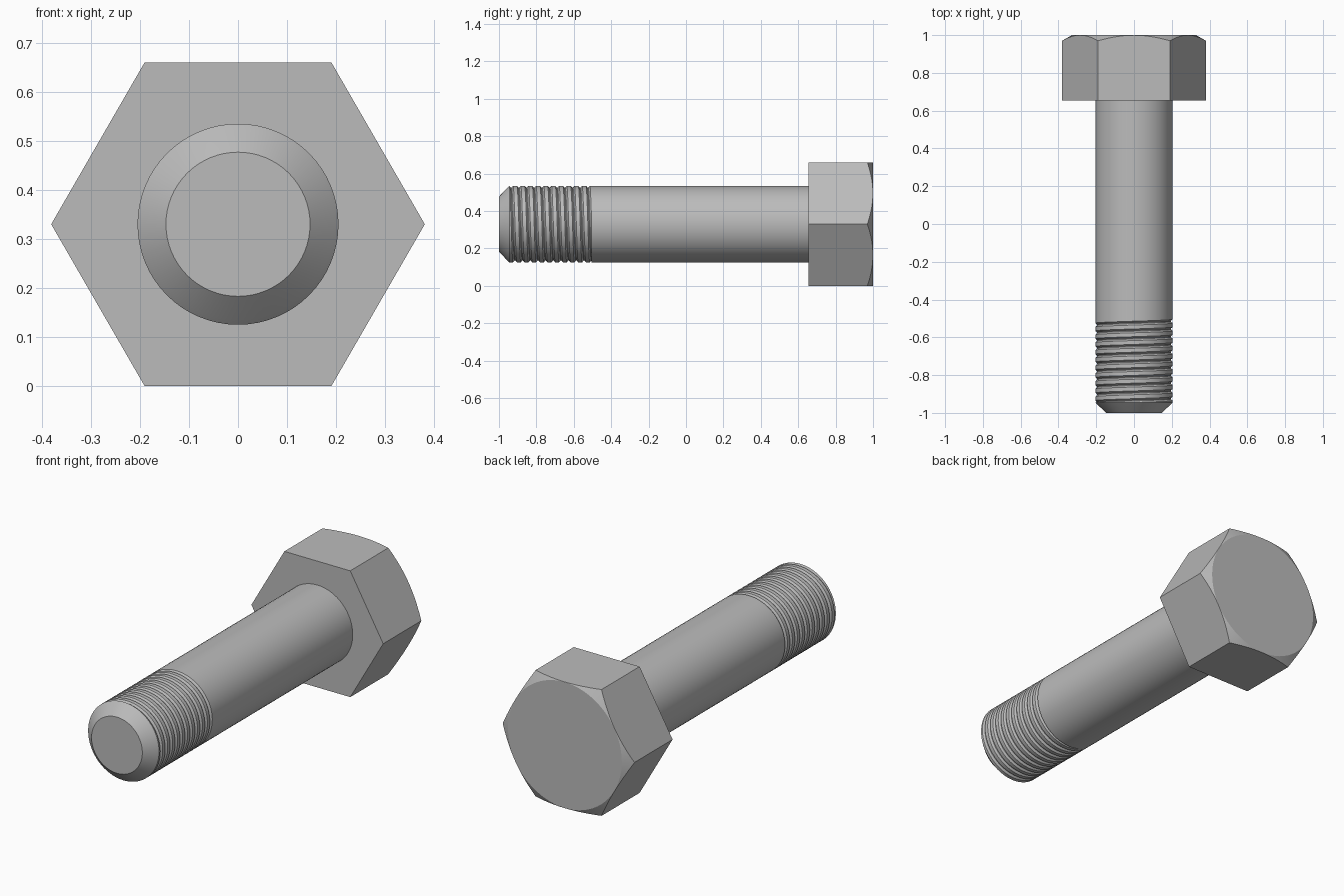
import bpy, bmesh, math

if "Cube" in bpy.data.objects:
    bpy.data.objects.remove(bpy.data.objects["Cube"])

AXIS_Z = 0.33          # height of the bolt axis, which runs along y
R = 0.205              # shank radius
PITCH = 0.041
THREAD_START, THREAD_END = -0.945, -0.505

steel = bpy.data.materials.new("grey steel")
steel.diffuse_color = (0.5, 0.5, 0.5, 1)
steel.use_nodes = True
steel.node_tree.nodes["Principled BSDF"].inputs["Base Color"].default_value = steel.diffuse_color


def skin(name, segments, profile, smooth_angle):
    """Skin a body around the y axis; profile(angle) gives its (y, radius) points."""
    bm = bmesh.new()
    columns = []
    for i in range(segments + 1):
        a = 2 * math.pi * i / segments
        columns.append([bm.verts.new((r * math.cos(a), y, AXIS_Z + r * math.sin(a)))
                        for y, r in profile(a)])
    for left, right in zip(columns, columns[1:]):
        for j in range(len(left) - 1):
            bm.faces.new((left[j], right[j], right[j + 1], left[j + 1]))
    bmesh.ops.remove_doubles(bm, verts=bm.verts, dist=0.0002)
    bmesh.ops.recalc_face_normals(bm, faces=bm.faces)
    mesh = bpy.data.meshes.new(name)
    bm.to_mesh(mesh)
    bm.free()
    mesh.materials.append(steel)
    obj = bpy.data.objects.new(name, mesh)
    bpy.context.collection.objects.link(obj)
    bpy.ops.object.select_all(action='DESELECT')
    obj.select_set(True)
    bpy.context.view_layer.objects.active = obj
    bpy.ops.object.shade_smooth_by_angle(angle=math.radians(smooth_angle))
    return obj


# Hexagonal head, with a conical chamfer that cuts the corners of the outer face
def head_profile(a):
    apothem, flat = 0.33, 0.329
    r = apothem / math.cos(a % (math.pi / 3) - math.pi / 6)
    return [(0.655, 0), (0.655, r), (1 - 0.58 * (r - flat), r), (1, flat), (1, 0)]


# Shank: bevelled tip, helical V grooves, then a plain cylinder up to the head
def shank_profile(a):
    points = [(-1, 0), (-1, 0.147), (-0.955, 0.195), (THREAD_START, R)]
    groove = [(0.0, R), (0.25, R), (0.45, R - 0.010), (0.55, R - 0.010), (0.75, R)]
    turns = math.ceil((THREAD_END - THREAD_START) / PITCH) + 1
    for turn in range(turns):
        for offset, r in groove:
            y = THREAD_START + PITCH * (turn + offset - a / (2 * math.pi))
            if not THREAD_START < y < THREAD_END:
                y, r = min(max(y, THREAD_START), THREAD_END), R
            points.append((y, r))
    return points + [(THREAD_END, R), (0.66, R), (0.66, 0)]


skin("hex_head", 72, head_profile, 25)
skin("threaded_shank", 64, shank_profile, 25)
